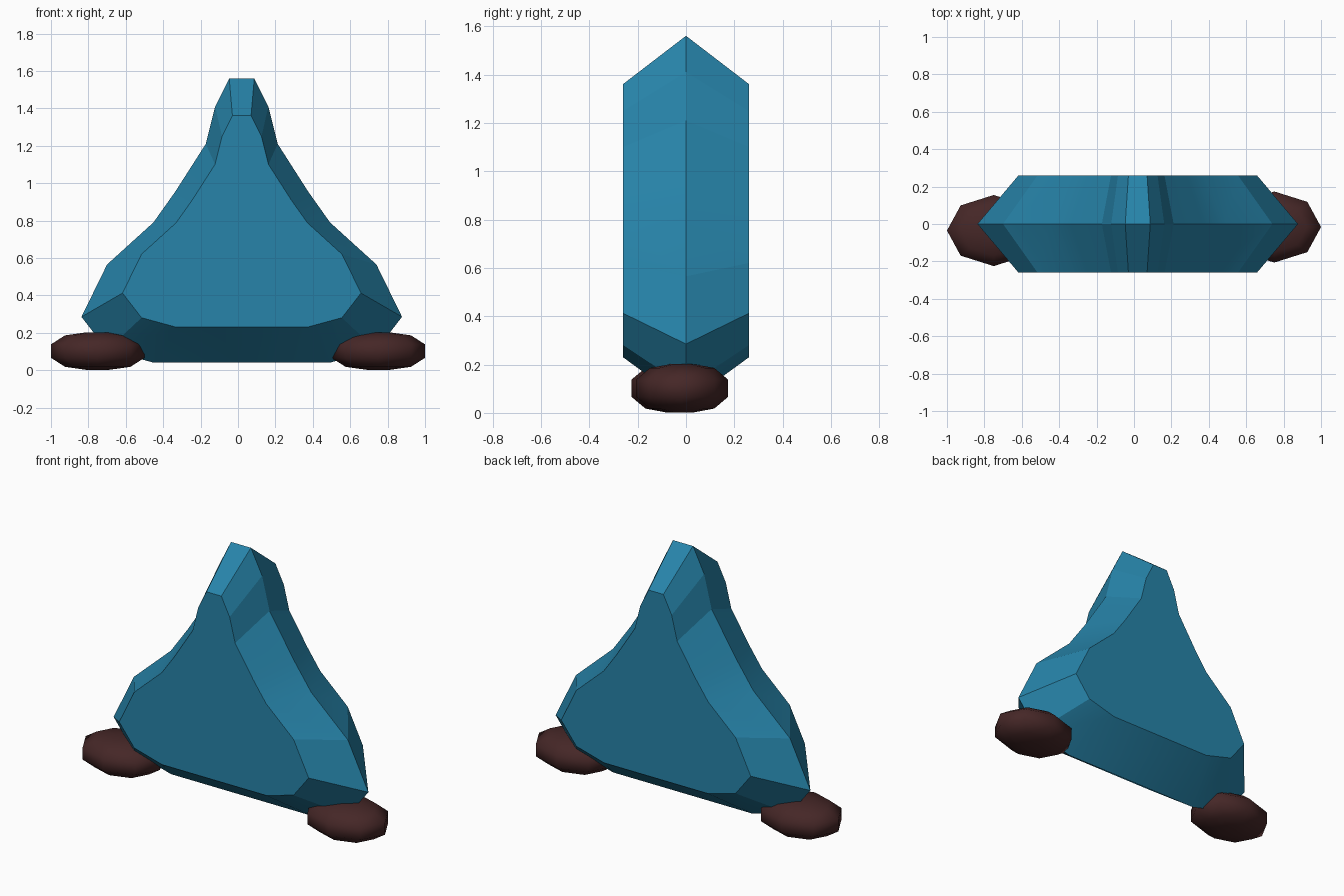
import bpy
import bmesh
from math import cos, sin, pi, radians

cube = bpy.data.objects.get("Cube")
if cube:
    bpy.data.objects.remove(cube, do_unlink=True)


def material(name, rgb):
    m = bpy.data.materials.new(name)
    m.use_nodes = True
    m.diffuse_color = (*rgb, 1)
    bsdf = m.node_tree.nodes["Principled BSDF"]
    bsdf.inputs["Base Color"].default_value = (*rgb, 1)
    bsdf.inputs["Roughness"].default_value = 0.7
    return m


def loft(name, rings, mat, smooth_angle):
    """Skin a stack of equal closed rings and cap both ends."""
    bm = bmesh.new()
    loops = [[bm.verts.new(p) for p in ring] for ring in rings]
    n = len(loops[0])
    for a, b in zip(loops, loops[1:]):
        for i in range(n):
            j = (i + 1) % n
            bm.faces.new((a[i], a[j], b[j], b[i]))
    bm.faces.new(loops[0])
    bm.faces.new(loops[-1])
    bmesh.ops.recalc_face_normals(bm, faces=bm.faces)
    mesh = bpy.data.meshes.new(name)
    bm.to_mesh(mesh)
    bm.free()
    mesh.materials.append(mat)
    obj = bpy.data.objects.new(name, mesh)
    bpy.context.collection.objects.link(obj)
    bpy.ops.object.select_all(action='DESELECT')
    obj.select_set(True)
    bpy.context.view_layer.objects.active = obj
    bpy.ops.object.shade_smooth_by_angle(angle=radians(smooth_angle))
    return obj


blue = material("body blue", (0.02, 0.23, 0.40))
brown = material("dark brown", (0.06, 0.02, 0.02))

# Body: mirrored half outline, widest at the middle, shrunk on both faces
half = [(0.067, 1.56), (0.142, 1.41), (0.192, 1.21), (0.355, 0.955),
        (0.472, 0.79), (0.72, 0.565), (0.857, 0.285), (0.72, 0.108), (0.47, 0.04)]
outline = half + [(-x, z) for x, z in reversed(half)]


def slice_at(y, scale, lift):
    return [(0.02 + x * scale, y, z * scale + lift) for x, z in outline]


loft("body", [slice_at(-0.26, 0.744, 0.2), slice_at(0, 1, 0),
              slice_at(0.26, 0.744, 0.2)], blue, 13)

# Feet: flattened eight-sided pebbles
foot_profile = [(0.25, -1), (0.7, -0.84), (1, -0.36), (1, 0.36), (0.7, 0.84), (0.25, 1)]


def foot(name, x, y):
    rings = [[(x + 0.25 * r * cos(k * pi / 4), y + 0.19 * r * sin(k * pi / 4),
               0.102 + 0.1 * h) for k in range(8)] for r, h in foot_profile]
    loft(name, rings, brown, 75)


foot("right_foot", -0.75, -0.035)
foot("left_foot", 0.75, -0.016)
